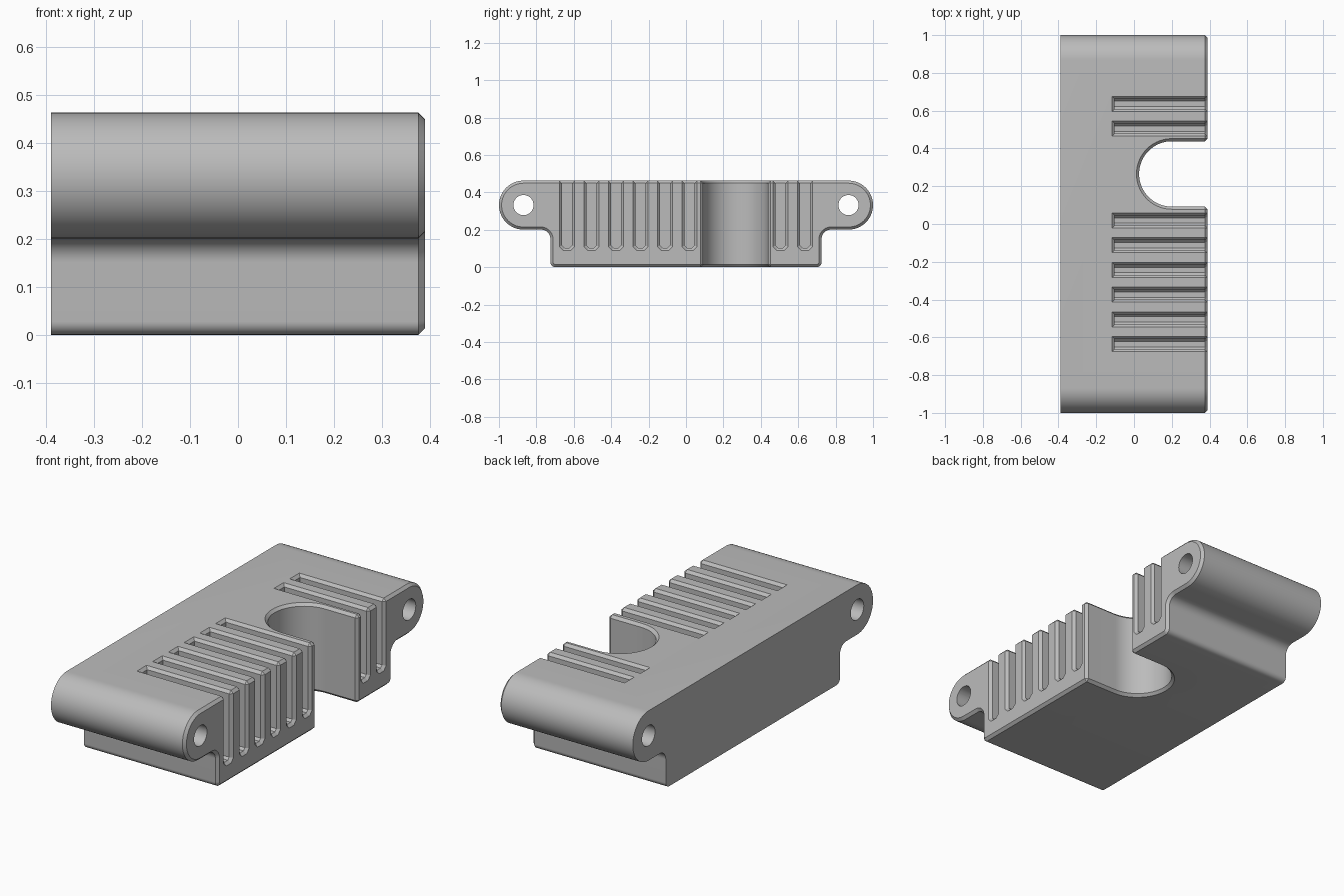
import bpy, bmesh, math
from mathutils import Vector

cube = bpy.data.objects.get("Cube")
if cube:
    bpy.data.objects.remove(cube, do_unlink=True)

HALF, TOP = 0.39, 0.463          # half depth along x, height
EAR_Y, EAR_Z, EAR_R = 0.869, 0.332, 0.131
CHAMFER = 0.014

grey = bpy.data.materials.new("light_grey")
grey.use_nodes = True
colour = (0.5, 0.5, 0.5, 1)
grey.diffuse_color = colour
grey.node_tree.nodes["Principled BSDF"].inputs["Base Color"].default_value = colour


def arc(cx, cy, r, start, end, n):
    angles = [math.radians(start + (end - start) * i / n) for i in range(n + 1)]
    return [(cx + r * math.cos(a), cy + r * math.sin(a)) for a in angles]


def prism(name, points, low, high, axis):
    """Extrude a 2D outline: (y, z) along x, or (x, y) along z."""
    bm = bmesh.new()
    place = (lambda p: (low, *p)) if axis == "x" else (lambda p: (*p, low))
    face = bm.faces.new([bm.verts.new(place(p)) for p in points])
    move = Vector((high - low, 0, 0)) if axis == "x" else Vector((0, 0, high - low))
    new = bmesh.ops.extrude_face_region(bm, geom=[face])["geom"]
    bmesh.ops.translate(bm, vec=move, verts=[v for v in new if isinstance(v, bmesh.types.BMVert)])
    bmesh.ops.recalc_face_normals(bm, faces=bm.faces)
    mesh = bpy.data.meshes.new(name)
    bm.to_mesh(mesh)
    bm.free()
    mesh.materials.append(grey)
    obj = bpy.data.objects.new(name, mesh)
    bpy.context.collection.objects.link(obj)
    return obj


def cut(target, cutters):
    for c in cutters:
        mod = target.modifiers.new("cut", "BOOLEAN")
        mod.operation, mod.solver, mod.object = "DIFFERENCE", "EXACT", c
        bpy.context.view_layer.objects.active = target
        bpy.ops.object.modifier_apply(modifier=mod.name)
        bpy.data.objects.remove(c, do_unlink=True)


# Body outline: rounded ear, concave fillet, rounded foot, then mirrored
half = (arc(EAR_Y, EAR_Z, EAR_R, 90, -90, 28)
        + arc(0.775, 0.151, 0.05, 90, 180, 10)
        + arc(0.697, 0.028, 0.028, 0, -90, 8))
body = prism("bracket_body", half + [(-y, z) for y, z in reversed(half)], -HALF, HALF, "x")

# Round-ended notch through the full height
notch = [(0.6, 0.092)] + arc(0.2, 0.265, 0.173, 270, 90, 36) + [(0.6, 0.438)]
cutters = [prism("notch_cutter", notch, -0.1, 0.6, "z")]

# Grooves open at the top and at one side
W, FLOOR, C = 0.026, 0.104, 0.012
for y in [-0.636 + 0.131 * i for i in range(6)] + [0.505, 0.636]:
    outline = [(y - W, 0.6), (y - W, FLOOR + C), (y - W + C, FLOOR),
               (y + W - C, FLOOR), (y + W, FLOOR + C), (y + W, 0.6)]
    cutters.append(prism("groove_cutter", outline, -0.102, 0.6, "x"))
cut(body, cutters)

# Chamfer the open side's edges and the mouths of the notch and grooves
bm = bmesh.new()
bm.from_mesh(body.data)
bmesh.ops.remove_doubles(bm, verts=bm.verts, dist=1e-5)
bmesh.ops.dissolve_limit(bm, angle_limit=0.002, verts=bm.verts, edges=bm.edges)


def chamfered(e):
    if len(e.link_faces) != 2 or e.calc_face_angle(0) < 0.5:
        return False
    def on(i, value):
        return all(abs(v.co[i] - value) < 1e-4 for v in e.verts)
    mouth = min(v.co.x for v in e.verts) > -0.2
    return on(0, HALF) or (mouth and (on(2, TOP) or on(2, 0)))


bmesh.ops.bevel(bm, geom=[e for e in bm.edges if chamfered(e)], offset=CHAMFER,
                offset_type="OFFSET", segments=1, profile=0.5,
                affect="EDGES", clamp_overlap=False, material=-1)
bmesh.ops.recalc_face_normals(bm, faces=bm.faces)
bm.to_mesh(body.data)
bm.free()

# Pin holes through both ears
cut(body, [prism("hole_cutter", arc(s * EAR_Y, EAR_Z, 0.054, 0, 350, 35), -0.6, 0.6, "x")
           for s in (-1, 1)])

bpy.ops.object.select_all(action="DESELECT")
body.select_set(True)
bpy.context.view_layer.objects.active = body
bpy.ops.object.shade_smooth_by_angle(angle=math.radians(25))
